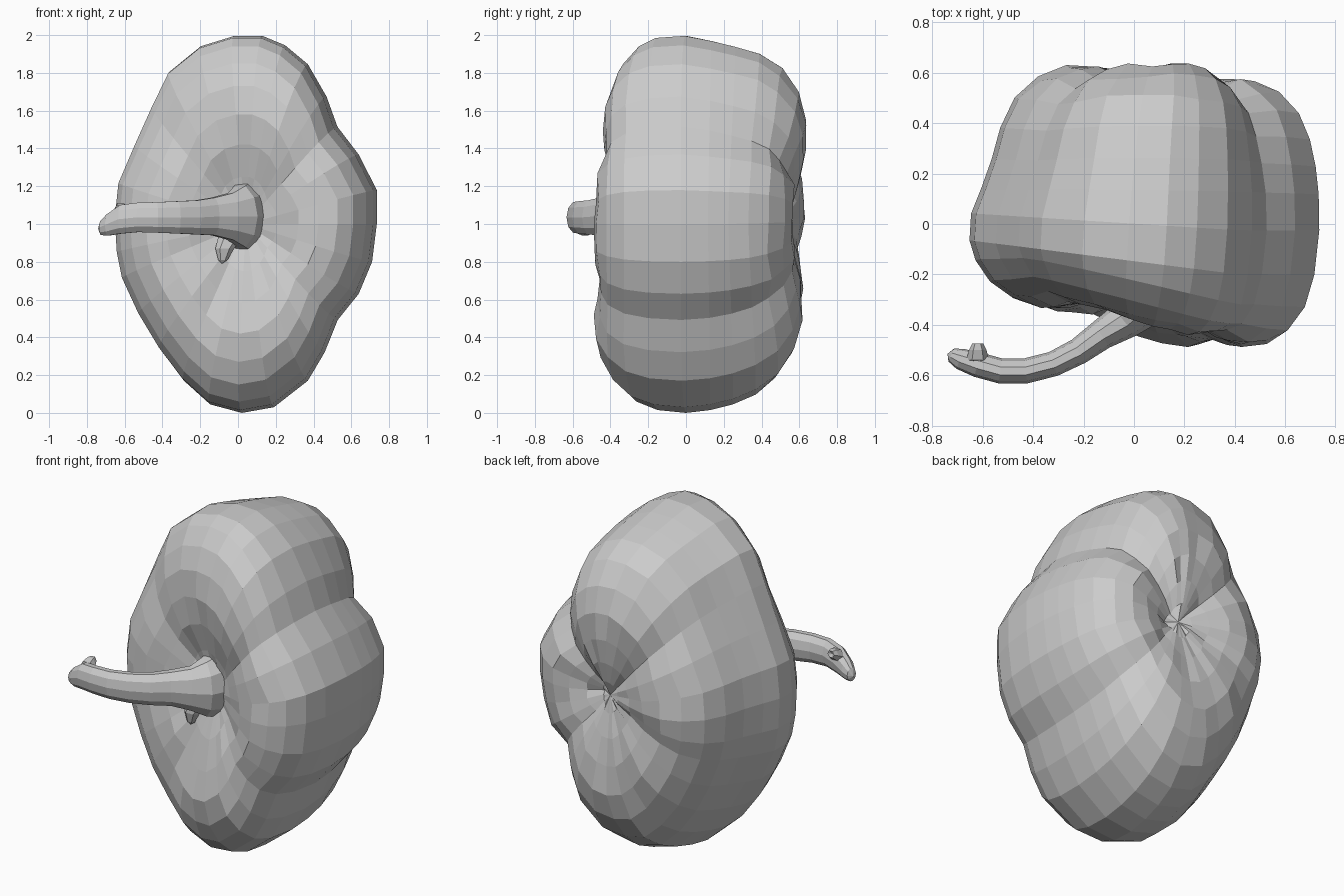
import bpy, bmesh, math, random
from mathutils import Vector

if "Cube" in bpy.data.objects:
    bpy.data.objects.remove(bpy.data.objects["Cube"])

random.seed(4)

# Widest outline of the fruit seen from the front (x, z), anticlockwise from the right
OUTLINE = [(.735, 1.0), (.735, 1.18), (.64, 1.37), (.53, 1.52), (.47, 1.68), (.37, 1.85),
           (.25, 1.95), (.13, 2.0), (-.02, 2.0), (-.2, 1.945), (-.37, 1.81), (-.46, 1.63),
           (-.55, 1.42), (-.635, 1.22), (-.655, 1.03), (-.645, .85), (-.62, .71), (-.53, .52),
           (-.42, .34), (-.29, .17), (-.15, .045), (.02, 0), (.19, .03), (.37, .17),
           (.46, .32), (.53, .49), (.64, .63), (.71, .8)]

# Profile from stem hollow over the shoulder to the blossom end (scale, y)
PROFILE = [(.12, -.29), (.25, -.33), (.42, -.385), (.58, -.41), (.73, -.395), (.85, -.345),
           (.94, -.26), (.985, -.15), (1, 0), (.985, .13), (.955, .25), (.905, .37),
           (.82, .48), (.69, .565), (.54, .61), (.38, .605), (.23, .575), (.1, .54)]

# Creases between lobes: angle, width, depth
GROOVES = [(47, 13, 1.0), (-46, 14, .6), (-152, 14, .45), (127, 13, .5)]


def bump(angle, a, width):
    d = (math.degrees(angle) - a + 180) % 360 - 180
    return math.exp(-(d / width) ** 2)


def groove(angle):
    return sum(depth * bump(angle, a, width) for a, width, depth in GROOVES)


def loft(name, rings, start, end):
    """Skin closed rings of points and close both ends with a fan."""
    bm = bmesh.new()
    loops = [[bm.verts.new(p) for p in ring] for ring in rings]
    n = len(loops[0])
    for a, b in zip(loops, loops[1:]):
        for i in range(n):
            j = (i + 1) % n
            bm.faces.new((a[i], a[j], b[j], b[i]))
    for loop, tip in ((loops[0], start), (loops[-1], end)):
        v = bm.verts.new(tip)
        for i in range(n):
            bm.faces.new((loop[i], loop[(i + 1) % n], v))
    bmesh.ops.recalc_face_normals(bm, faces=bm.faces)
    mesh = bpy.data.meshes.new(name)
    bm.to_mesh(mesh)
    bm.free()
    obj = bpy.data.objects.new(name, mesh)
    bpy.context.collection.objects.link(obj)
    return obj


# Lobed fruit body
rings = []
for s, y in PROFILE:
    front = max(0, min(1, (-y + .15) / .45))
    back = max(0, min(1, (y - .05) / .4))
    ring = []
    for px, pz in OUTLINE:
        dx, dz = px - .04, pz - 1
        angle = math.atan2(dz, dx)
        g = groove(angle)
        k = s * (1 - .08 * g * back - .02 * g * front)
        x = .04 + dx * k + .06 * y * min(1, s * 1.2)
        x += .09 * back * max(0, 1 - s)                      # off-centre blossom end
        if dx < 0:                                           # flatter slanting left side
            x -= dx * .06 * math.exp(-((y - .25) / .2) ** 2)
        z = 1 + dz * k + .03 * back * (1 - s)
        if dz > 0:                                           # top slopes down to the back
            z -= dz * .02 * math.exp(-((y - .2) / .16) ** 2)
        mid = math.sin(math.pi * min(1, s))
        yy = y - .19 * (min(x, .42) - .02) * front
        yy += .05 * g * front * mid - .07 * g * back * mid
        yy += .05 * bump(angle, 115, 40) * front * min(1, s * 1.3) * (y < -.2)
        yy -= .04 * bump(angle, -75, 30) * front * mid
        yy += .035 * bump(angle, -108, 10) * front * mid
        yy -= .05 * bump(angle, 0, 40) * back
        yy += .025 * bump(angle, 90, 35) * back + .015 * bump(angle, 180, 40) * back
        if s < .85:
            yy += random.uniform(-.01, .01)
        ring.append((x, yy, z))
    rings.append(ring)
loft("pepper_body", rings, (.02, -.27, 1), (.13, .525, 1.03))

# Curved stem: x, y, z, half thickness, half height
STEM = [(.03, -.27, 1.04, .12, .19), (.01, -.33, 1.04, .11, .17), (-.04, -.385, 1.04, .075, .13),
        (-.13, -.44, 1.04, .06, .105), (-.22, -.505, 1.035, .053, .095),
        (-.32, -.555, 1.035, .05, .09), (-.43, -.583, 1.035, .05, .085),
        (-.53, -.583, 1.035, .05, .082), (-.62, -.558, 1.025, .05, .08),
        (-.69, -.535, .995, .042, .06), (-.725, -.52, .98, .028, .04)]
SIDES = 10
rings = []
for i, (x, y, z, w, h) in enumerate(STEM):
    a, b = STEM[max(0, i - 1)], STEM[min(len(STEM) - 1, i + 1)]
    t = Vector((b[0] - a[0], b[1] - a[1], 0)).normalized()
    side = Vector((-t.y, t.x, 0))
    rings.append([Vector((x, y, z)) + side * w * math.cos(q) + Vector((0, 0, h * math.sin(q)))
                  for q in (2 * math.pi * j / SIDES for j in range(SIDES))])
loft("stem", rings, (.03, -.25, 1.04), (-.74, -.515, .975))

# Small broken knob near the stem tip
loft("stem_knob",
     [[(-.62 + r * math.cos(q), y, z + r * math.sin(q))
       for q in (2 * math.pi * j / 6 for j in range(6))]
      for r, y, z in ((.045, -.54, 1.06), (.035, -.50, 1.08), (.022, -.475, 1.09))],
     (-.62, -.55, 1.06), (-.62, -.485, 1.09))

# Small sepal remnant below the stem base
loft("sepal",
     [[(x + r * math.cos(q), y + r * .5 * math.sin(q), z)
       for q in (2 * math.pi * j / 6 for j in range(6))]
      for x, y, z, r in ((-.03, -.32, .95, .07), (-.07, -.335, .87, .05), (-.08, -.33, .81, .025))],
     (-.03, -.32, 1.0), (-.085, -.325, .79))
